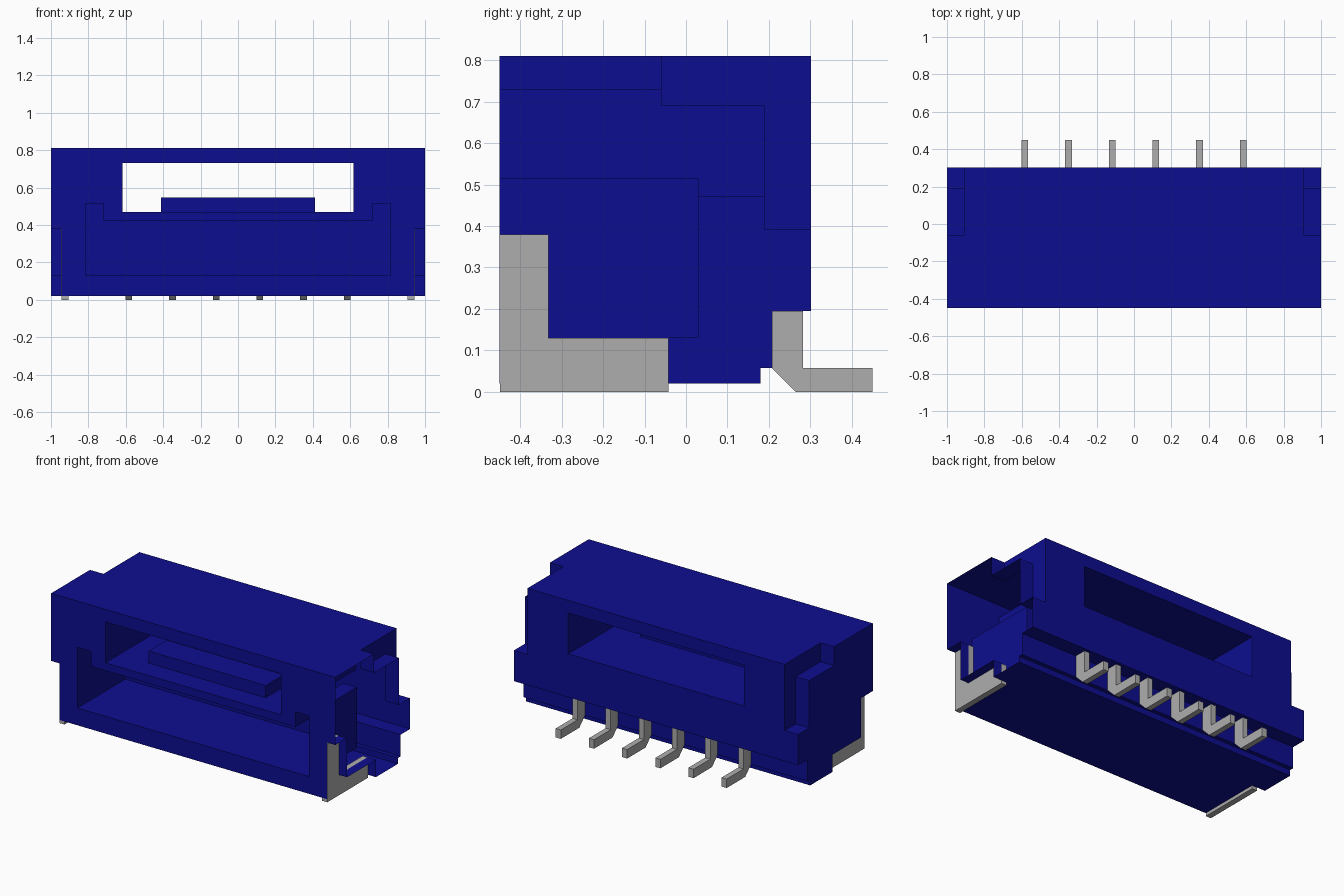
import bpy, bmesh

if "Cube" in bpy.data.objects:
    bpy.data.objects.remove(bpy.data.objects["Cube"], do_unlink=True)


def material(name, rgb):
    m = bpy.data.materials.new(name)
    m.use_nodes = True
    m.diffuse_color = (*rgb, 1)
    bsdf = m.node_tree.nodes["Principled BSDF"]
    bsdf.inputs["Base Color"].default_value = (*rgb, 1)
    bsdf.inputs["Roughness"].default_value = 0.6
    return m


BLUE = material("housing blue", (0.004, 0.004, 0.28))
GREY = material("tin grey", (0.42, 0.42, 0.42))


def prism(name, profile, x0, x1, mat):
    """Extrude a (y, z) profile along x."""
    bm = bmesh.new()
    face = bm.faces.new([bm.verts.new((x0, y, z)) for y, z in profile])
    new = bmesh.ops.extrude_face_region(bm, geom=[face])["geom"]
    bmesh.ops.translate(bm, vec=(x1 - x0, 0, 0),
                        verts=[v for v in new if isinstance(v, bmesh.types.BMVert)])
    bmesh.ops.recalc_face_normals(bm, faces=bm.faces)
    mesh = bpy.data.meshes.new(name)
    bm.to_mesh(mesh)
    bm.free()
    mesh.materials.append(mat)
    ob = bpy.data.objects.new(name, mesh)
    bpy.context.collection.objects.link(ob)
    return ob


def box(name, x, y, z, mat=BLUE):
    return prism(name, [(y[0], z[0]), (y[1], z[0]), (y[1], z[1]), (y[0], z[1])], *x, mat)


def cut(target, cutter):
    """Subtract the cutter and throw it away."""
    cutter.hide_render = True
    mod = target.modifiers.new("cut", "BOOLEAN")
    mod.operation, mod.solver, mod.object = "DIFFERENCE", "EXACT", cutter
    bpy.context.view_layer.update()
    done = target.evaluated_get(bpy.context.evaluated_depsgraph_get())
    mesh = bpy.data.meshes.new_from_object(done)
    target.modifiers.clear()
    target.data = mesh
    bpy.data.objects.remove(cutter, do_unlink=True)


# Housing block with the stepped lower rear edge
housing = prism("housing", [(-0.45, 0.02), (0.18, 0.02), (0.18, 0.057), (0.207, 0.057),
                            (0.207, 0.195), (0.302, 0.195), (0.302, 0.81), (-0.45, 0.81)],
                -1, 1, BLUE)

# Through window above, plug socket below with raised corner slots
cut(housing, box("window_cutter", (-0.618, 0.618), (-0.6, 0.5), (0.47, 0.73)))
bm_profile = [(-0.815, 0.13), (0.815, 0.13), (0.815, 0.515), (0.72, 0.515),
              (0.72, 0.42), (-0.72, 0.42), (-0.72, 0.515), (-0.815, 0.515)]
socket = prism("socket_cutter", [(x, z) for x, z in bm_profile], -0.6, 0.03, BLUE)
for v in socket.data.vertices:      # turn the extrusion to run along y
    v.co.x, v.co.y = v.co.y, v.co.x
socket.data.flip_normals()
cut(housing, socket)

# Rear corner notches and recesses for the solder tabs on both ends
notch = [(-0.06, 0.9), (-0.06, 0.69), (0.19, 0.69), (0.19, 0.39), (0.5, 0.39), (0.5, 0.9)]
recess = [(-0.6, -0.1), (-0.042, -0.1), (-0.042, 0.13), (-0.332, 0.13),
          (-0.332, 0.38), (-0.6, 0.38)]
for s in (-1, 1):
    cut(housing, prism("notch_cutter", notch, 0.905 * s, 1.2 * s, BLUE))
    cut(housing, prism("recess_cutter", recess, 0.94 * s, 1.2 * s, BLUE))

# The left end of the housing is an open shell
bm = bmesh.new()
bm.from_mesh(housing.data)
open_end = [f for f in bm.faces if f.normal.x > 0.9 and f.calc_center_median().x > 0.99]
bmesh.ops.delete(bm, geom=open_end, context="FACES")
bm.to_mesh(housing.data)
bm.free()

# Latch tongue on the window floor
box("latch_tongue", (-0.412, 0.412), (-0.31, -0.13), (0.465, 0.547))

# Solder tabs, L-shaped plates at each end
tab = [(-0.449, 0), (-0.042, 0), (-0.042, 0.13), (-0.332, 0.13), (-0.332, 0.38), (-0.449, 0.38)]
for s, side in ((-1, "right"), (1, "left")):
    prism(side + "_solder_tab", tab, 0.906 * s, 0.943 * s, GREY)

# Six bent contact pins along the rear
pin = [(0.207, 0.195), (0.282, 0.195), (0.282, 0.057), (0.45, 0.057),
       (0.45, 0), (0.264, 0), (0.207, 0.057)]
for i in range(6):
    x = (i - 2.5) * 0.2335
    prism(f"contact_pin_{i + 1}", pin, x - 0.018, x + 0.018, GREY)
